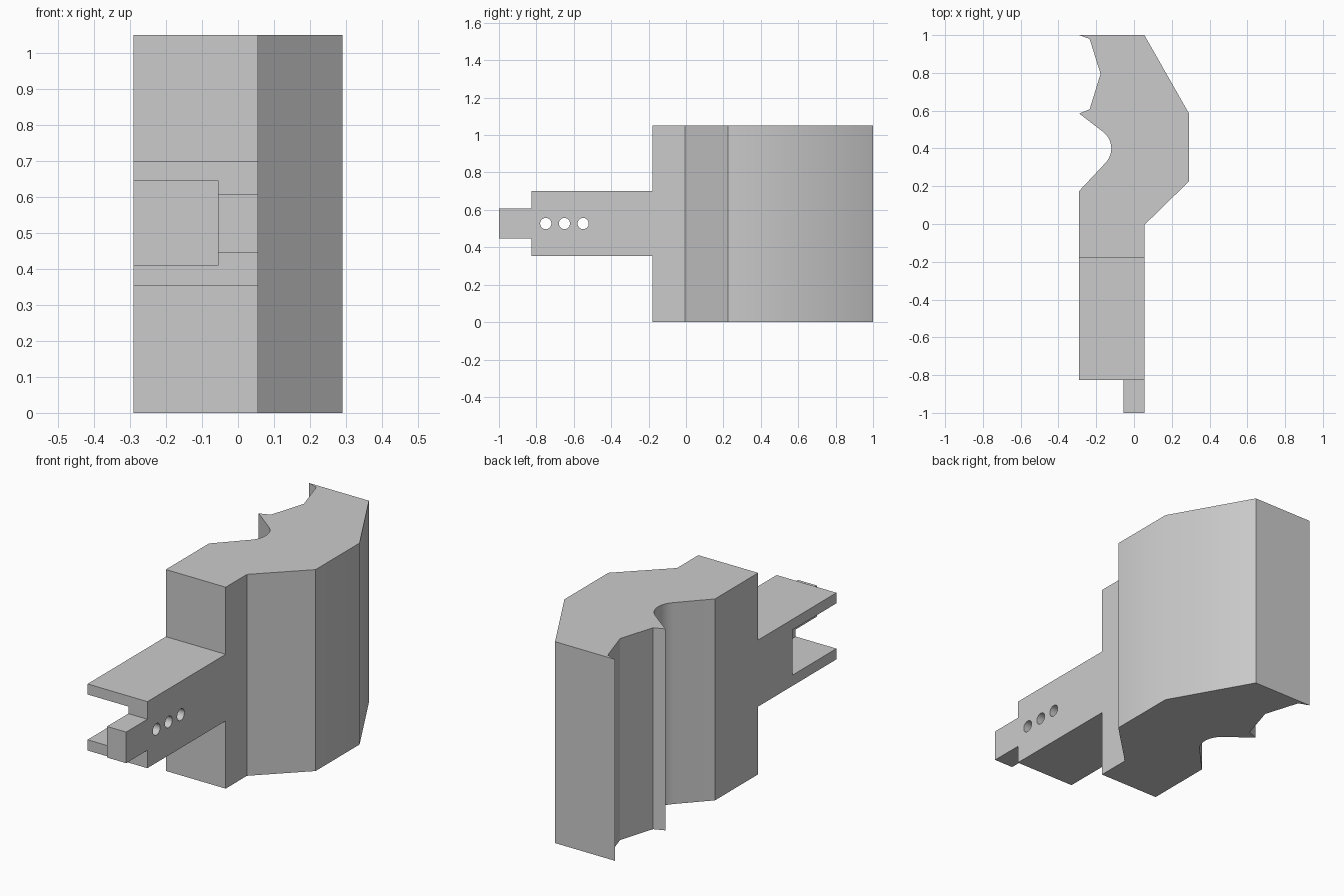
import bpy
import bmesh
from math import radians, sin, cos
from mathutils import Matrix

cube = bpy.data.objects.get("Cube")
if cube:
    bpy.data.objects.remove(cube, do_unlink=True)

# Single plain grey finish
grey = bpy.data.materials.new("light_grey")
grey.use_nodes = True
GREY = (0.6, 0.6, 0.6, 1)
grey.diffuse_color = GREY
grey.node_tree.nodes["Principled BSDF"].inputs["Base Color"].default_value = GREY


def make_object(name, bm):
    bmesh.ops.recalc_face_normals(bm, faces=bm.faces)
    mesh = bpy.data.meshes.new(name)
    bm.to_mesh(mesh)
    bm.free()
    mesh.materials.append(grey)
    obj = bpy.data.objects.new(name, mesh)
    bpy.context.collection.objects.link(obj)
    return obj


def box(name, x, y, z):
    bm = bmesh.new()
    bmesh.ops.create_cube(bm, size=1)
    for v in bm.verts:
        for i, (low, high) in enumerate((x, y, z)):
            v.co[i] = high if v.co[i] > 0 else low
    return make_object(name, bm)


def extrude_profile(name, points, height):
    bm = bmesh.new()
    face = bm.faces.new([bm.verts.new((x, y, 0)) for x, y in points])
    side = bmesh.ops.extrude_face_region(bm, geom=[face])["geom"]
    verts = [e for e in side if isinstance(e, bmesh.types.BMVert)]
    bmesh.ops.translate(bm, verts=verts, vec=(0, 0, height))
    return make_object(name, bm)


def cross_pin(name, y, z, radius):
    bm = bmesh.new()
    bmesh.ops.create_cone(bm, cap_ends=True, segments=32, radius1=radius, radius2=radius,
                          depth=0.4, matrix=Matrix.Translation((0, y, z)) @ Matrix.Rotation(radians(90), 4, 'Y'))
    return make_object(name, bm)


def activate(obj):
    bpy.ops.object.select_all(action='DESELECT')
    obj.select_set(True)
    bpy.context.view_layer.objects.active = obj


def cut(target, cutter):
    mod = target.modifiers.new("cut", 'BOOLEAN')
    mod.operation = 'DIFFERENCE'
    mod.solver = 'EXACT'
    mod.object = cutter
    activate(target)
    bpy.ops.object.modifier_apply(modifier=mod.name)
    bpy.data.objects.remove(cutter, do_unlink=True)


# Tall body: angled back, round groove and shallow notch on the right side
LEFT, RIGHT, INNER = 0.055, -0.29, -0.055
groove = [(-0.23 + 0.11 * cos(radians(a)), 0.40 + 0.11 * sin(radians(a)))
          for a in range(-45, 55, 9)]
outline = [(LEFT, 1), (0.29, 0.587), (0.29, 0.225), (LEFT, -0.005), (LEFT, -0.18),
           (RIGHT, -0.18), (RIGHT, 0.175), *groove, (RIGHT, 0.585),
           (-0.235, 0.607), (-0.177, 0.795), (-0.235, 0.98), (RIGHT, 1)]
body = extrude_profile("body", outline, 1.05)

# Arm with an open slot and three cross holes
arm = box("arm", (RIGHT, LEFT), (-0.825, -0.18), (0.353, 0.70))
cut(arm, box("slot_cutter", (-0.4, INNER), (-0.9, -0.465), (0.409, 0.645)))
for y in (-0.75, -0.65, -0.55):
    cut(arm, cross_pin("hole_cutter", y, 0.527, 0.03))

# Tongue at the tip of the arm
tongue = box("tongue", (INNER, LEFT), (-1, -0.825), (0.446, 0.608))

for part in (body, arm, tongue):
    activate(part)
    bpy.ops.object.shade_smooth_by_angle(angle=radians(30.5))
